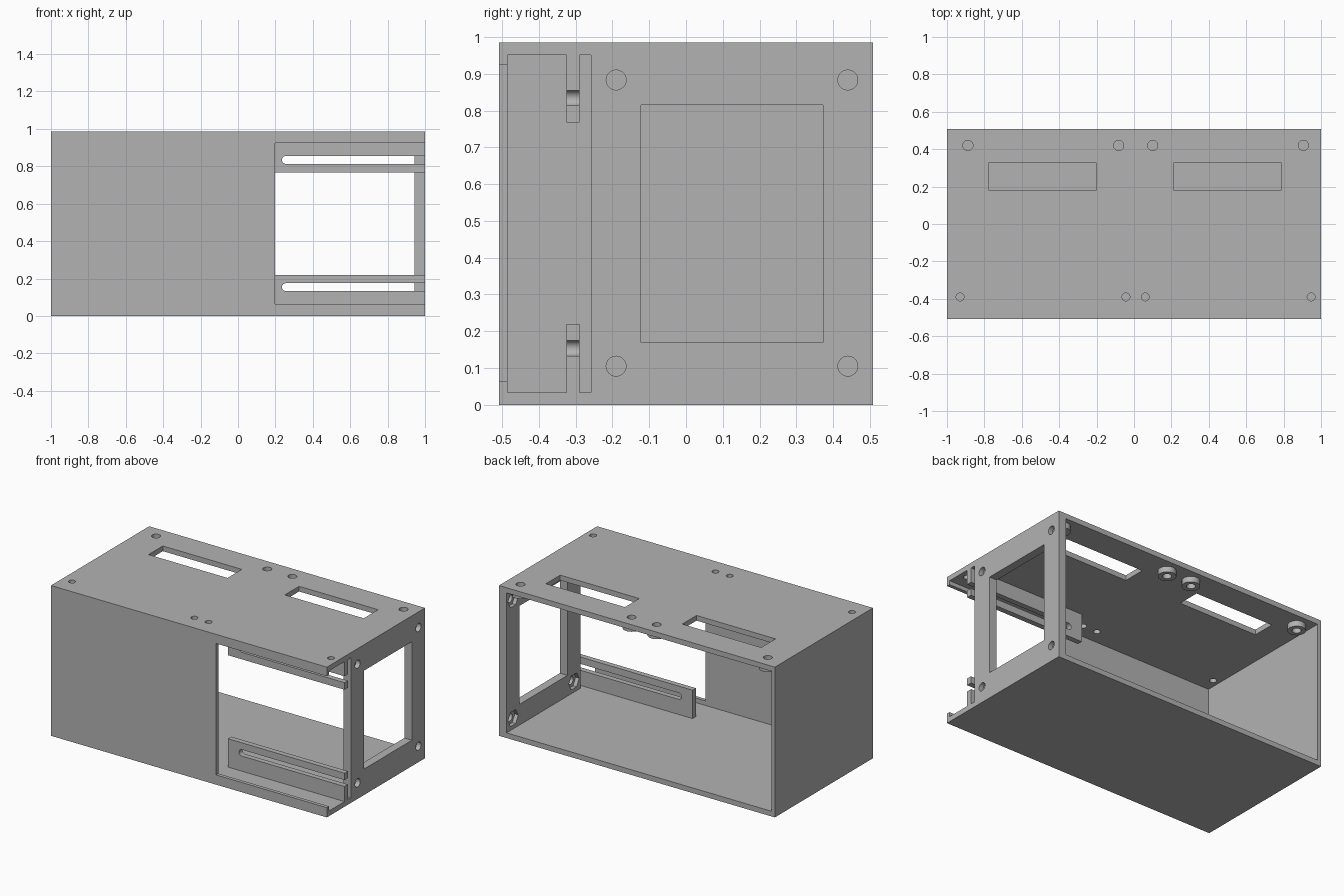
import bpy
import math

cube = bpy.data.objects.get("Cube")
if cube:
    bpy.data.objects.remove(cube, do_unlink=True)

grey = bpy.data.materials.new("plain_grey")
grey.use_nodes = True
colour = (0.45, 0.45, 0.45, 1)
grey.diffuse_color = colour
grey.node_tree.nodes["Principled BSDF"].inputs["Base Color"].default_value = colour


def box(name, x, y, z):
    """Box from (low, high) ranges."""
    spans = (x, y, z)
    bpy.ops.mesh.primitive_cube_add(size=1, location=[sum(s) / 2 for s in spans])
    ob = bpy.context.object
    ob.name = name
    ob.scale = [s[1] - s[0] for s in spans]
    bpy.ops.object.transform_apply(location=True, rotation=True, scale=True)
    ob.data.materials.append(grey)
    return ob


def rod(name, centre, radius, length, axis="Z", sides=32):
    """Cylinder along the chosen axis."""
    turn = {"X": (0, math.pi / 2, 0), "Y": (math.pi / 2, 0, 0), "Z": (0, 0, 0)}[axis]
    bpy.ops.mesh.primitive_cylinder_add(vertices=sides, radius=radius, depth=length,
                                        location=centre, rotation=turn)
    ob = bpy.context.object
    ob.name = name
    bpy.ops.object.transform_apply(location=True, rotation=True, scale=True)
    ob.data.materials.append(grey)
    return ob


def combine(target, tool, operation="DIFFERENCE"):
    """Apply a boolean and drop the tool."""
    mod = target.modifiers.new("combine", "BOOLEAN")
    mod.operation = operation
    mod.solver = "EXACT"
    mod.object = tool
    bpy.ops.object.select_all(action="DESELECT")
    bpy.context.view_layer.objects.active = target
    target.select_set(True)
    bpy.ops.object.modifier_apply(modifier=mod.name)
    bpy.data.objects.remove(tool, do_unlink=True)


def smooth(ob):
    bpy.ops.object.select_all(action="DESELECT")
    bpy.context.view_layer.objects.active = ob
    ob.select_set(True)
    bpy.ops.object.shade_smooth_by_angle(angle=math.radians(30))


HALF_Y, TOP = 0.508, 0.985
FLOOR, CEILING = 0.034, 0.951

# Housing: hollow box open at the back, with a front opening and a side gap
housing = box("housing", (-1, 1), (-HALF_Y, HALF_Y), (0, TOP))
combine(housing, box("cavity", (-0.975, 0.945), (-0.485, 0.7), (FLOOR, CEILING)))
combine(housing, box("side_gap", (0.9, 1.1), (-0.485, -0.258), (FLOOR, CEILING)))
combine(housing, box("front_opening", (0.197, 1.1), (-0.6, -0.45), (0.064, 0.925)))

# Side wall window
combine(housing, box("side_window", (0.9, 1.1), (-0.122, 0.372), (0.17, 0.815)))

# Top windows, and bosses under the rear screw holes
for x in (-0.775, 0.213):
    combine(housing, box("top_window", (x, x + 0.573), (0.18, 0.328), (0.9, 1.1)))
for x in (-0.888, -0.082, 0.1, 0.906):
    combine(housing, rod("boss", (x, 0.42, 0.939), 0.054, 0.05), "UNION")
    combine(housing, rod("rear_hole", (x, 0.42, 0.95), 0.027, 0.2))
for x in (-0.93, -0.043, 0.06, 0.947):
    # the last hole ends at the ceiling, above the open side gap
    combine(housing, rod("front_hole", (x, -0.39, 0.97), 0.021, 0.12))

# Side wall screw holes with hexagonal nut pockets inside
for y in (-0.19, 0.44):
    for z in (0.105, 0.883):
        combine(housing, rod("side_hole", (1, y, z), 0.027, 0.2, "X"))
        combine(housing, rod("nut_pocket", (0.95, y, z), 0.053, 0.04, "X", 6))
smooth(housing)

# Slotted rails on the floor and ceiling, slots open at the side
for name, z, slot_z in (("lower_rail", (FLOOR, 0.22), 0.154),
                        ("upper_rail", (0.767, CEILING), 0.834)):
    rail = box(name, (0.155, 1), (-0.325, -0.29), z)
    slot = box("slot", (0.256, 1.1), (-0.4, -0.2), (slot_z - 0.021, slot_z + 0.021))
    combine(slot, rod("slot_end", (0.256, -0.3075, slot_z), 0.021, 0.185, "Y"), "UNION")
    combine(rail, slot)
    smooth(rail)
